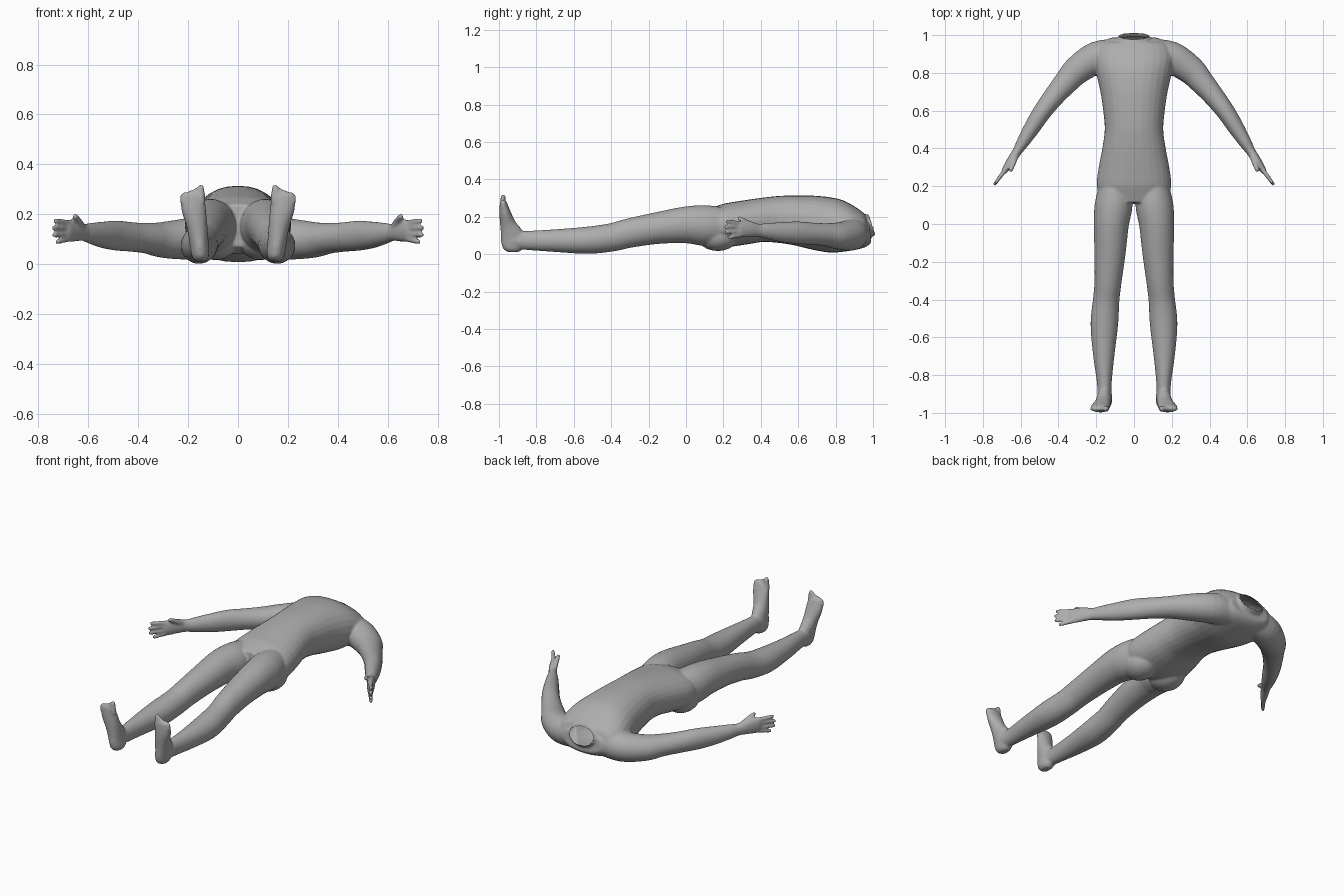
import bpy, bmesh, math
from mathutils import Vector, Matrix

cube = bpy.data.objects.get("Cube")
if cube:
    bpy.data.objects.remove(cube)

skin = bpy.data.materials.new("plain grey")
skin.use_nodes = True
grey = (0.42, 0.42, 0.42, 1)
skin.diffuse_color = grey
skin.node_tree.nodes["Principled BSDF"].inputs["Base Color"].default_value = grey

bm = bmesh.new()
SIDES = 28


def smooth_rows(rows, steps=4):
    """Catmull-Rom through rows of x, y, z, half width, half depth."""
    out = []
    for i in range(len(rows) - 1):
        a, b, c, d = (rows[max(0, min(len(rows) - 1, i + k))] for k in (-1, 0, 1, 2))
        for s in range(steps):
            t = s / steps
            out.append([0.5 * (2 * q + (r - p) * t + (2 * p - 5 * q + 4 * r - u) * t * t
                               + (3 * q - p - 3 * r + u) * t ** 3)
                        for p, q, r, u in zip(a, b, c, d)])
    return out + [list(rows[-1])]


def limb(rows, side=1, ref=(0, 0, 1), power=1.0):
    """Closed tube whose elliptical rings follow the row centres."""
    rows = smooth_rows([(r[0] * side, *r[1:]) for r in rows])
    pts = [Vector(r[:3]) for r in rows]
    rings = []
    for i, r in enumerate(rows):
        tangent = (pts[min(i + 1, len(pts) - 1)] - pts[max(i - 1, 0)]).normalized()
        across = tangent.cross(Vector(ref)).normalized()
        up = across.cross(tangent)
        ring = []
        for k in range(SIDES):
            c, s = (math.cos(k * math.tau / SIDES), math.sin(k * math.tau / SIDES))
            c, s = (math.copysign(abs(v) ** power, v) for v in (c, s))
            ring.append(bm.verts.new(pts[i] + across * c * r[3] + up * s * r[4]))
        rings.append(ring)
    for a, b in zip(rings, rings[1:]):
        for k in range(SIDES):
            j = (k + 1) % SIDES
            bm.faces.new((a[k], a[j], b[j], b[k]))
    bm.faces.new(rings[0])
    bm.faces.new(rings[-1])


def blob(centre, radii, side=1):
    m = Matrix.Translation((centre[0] * side, *centre[1:])) @ Matrix.Diagonal((*radii, 1))
    bmesh.ops.create_uvsphere(bm, u_segments=20, v_segments=12, radius=1, matrix=m)


def digit(start, end, radius, side):
    """Finger or toe with a rounded tip."""
    a, b = Vector(start), Vector(end)
    limb([(*a, radius, radius), (*a.lerp(b, 0.5), radius, radius),
          (*b, radius * 0.85, radius * 0.85)], side, ref=(0.3, 0.3, 1))
    blob(end, (radius * 0.85,) * 3, side)


def span(y, x, low, high, half):
    """Row running along y, given by its lowest and highest z."""
    return (x, y, (low + high) / 2, half, (high - low) / 2)


# Torso
limb([span(0.11, 0, 0.07, 0.24, 0.17), span(0.2, 0, 0.04, 0.268, 0.197),
      span(0.3, 0, 0.05, 0.285, 0.187), span(0.4, 0, 0.065, 0.3, 0.168),
      span(0.5, 0, 0.06, 0.312, 0.155), span(0.6, 0, 0.045, 0.315, 0.163),
      span(0.7, 0, 0.022, 0.312, 0.178), span(0.8, 0, 0.006, 0.295, 0.2),
      span(0.88, 0, 0.012, 0.255, 0.21), span(0.95, 0, 0.03, 0.208, 0.185),
      span(0.985, 0, 0.065, 0.175, 0.125)], power=0.9)

# Neck stump
limb([(0, 0.88, 0.13, 0.11, 0.07), (0, 0.95, 0.145, 0.09, 0.068),
      (0, 0.995, 0.16, 0.085, 0.058)])

for side in (1, -1):
    # Leg
    limb([span(0.2, 0.1, 0.05, 0.25, 0.085), span(0.1, 0.108, 0.045, 0.262, 0.1),
          span(0, 0.12, 0.058, 0.255, 0.093), span(-0.15, 0.127, 0.055, 0.225, 0.083),
          span(-0.3, 0.137, 0.035, 0.192, 0.072), span(-0.4, 0.147, 0.014, 0.165, 0.07),
          span(-0.53, 0.157, 0.002, 0.147, 0.073), span(-0.7, 0.16, 0.012, 0.133, 0.056),
          span(-0.84, 0.157, 0.022, 0.125, 0.039), span(-0.93, 0.157, 0.03, 0.12, 0.037)], side)
    blob((0.092, 0.17, 0.095), (0.092, 0.11, 0.078), side)

    # Foot, standing up from the heel
    limb([(0.148, -0.925, 0.012, 0.02, 0.03), (0.15, -0.925, 0.035, 0.035, 0.056),
          (0.156, -0.927, 0.09, 0.038, 0.064), (0.165, -0.952, 0.16, 0.042, 0.043),
          (0.177, -0.967, 0.22, 0.049, 0.031), (0.183, -0.976, 0.27, 0.048, 0.02),
          (0.183, -0.978, 0.285, 0.04, 0.014)], side, ref=(0, 1, 0))
    # Toes
    for i in range(5):
        x = (0.147, 0.17, 0.188, 0.205, 0.221)[i]
        tip = 0.306 - 0.009 * i
        digit((x, -0.978, 0.245), (x + 0.002, -0.978, tip), 0.016 if i == 0 else 0.0105, side)

    # Arm
    limb([(0.1, 0.9, 0.115, 0.08, 0.085), (0.2, 0.88, 0.102, 0.085, 0.083),
          (0.3, 0.815, 0.098, 0.076, 0.072), (0.36, 0.75, 0.104, 0.065, 0.062),
          (0.42, 0.68, 0.109, 0.056, 0.059), (0.485, 0.595, 0.115, 0.049, 0.06),
          (0.54, 0.51, 0.118, 0.043, 0.053), (0.59, 0.43, 0.124, 0.033, 0.042),
          (0.618, 0.385, 0.128, 0.025, 0.035), (0.648, 0.34, 0.134, 0.023, 0.043),
          (0.68, 0.29, 0.134, 0.018, 0.044), (0.69, 0.275, 0.134, 0.013, 0.036)], side)
    # Fingers and thumb
    for i in range(4):
        z = 0.166 - 0.021 * i
        reach = (0.9, 1, 0.97, 0.75)[i]
        digit((0.672, 0.3, z), (0.68 + 0.057 * reach, 0.292 - 0.08 * reach,
                                z + 0.008 - 0.007 * i), 0.0115, side)
    digit((0.622, 0.365, 0.15), (0.652, 0.285, 0.192), 0.0135, side)

bmesh.ops.recalc_face_normals(bm, faces=bm.faces)
mesh = bpy.data.meshes.new("body")
bm.to_mesh(mesh)
bm.free()
body = bpy.data.objects.new("body", mesh)
bpy.context.collection.objects.link(body)

# Fuse the parts into one continuous skin
fuse = body.modifiers.new("fuse", 'REMESH')
fuse.mode = 'VOXEL'
fuse.voxel_size = 0.007
relax = body.modifiers.new("relax", 'SMOOTH')
relax.factor = 0.5
relax.iterations = 4
fused = bpy.data.meshes.new_from_object(body.evaluated_get(bpy.context.evaluated_depsgraph_get()))
body.modifiers.clear()
body.data = fused

# Open the neck
bm = bmesh.new()
bm.from_mesh(fused)
hole = []
for f in bm.faces:
    p = f.calc_center_median() - Vector((0, 0.99, 0.155))
    if (p.x / 0.078) ** 2 + (p.y / 0.045) ** 2 + (p.z / 0.055) ** 2 < 1:
        hole.append(f)
bmesh.ops.delete(bm, geom=hole, context='FACES')
for f in bm.faces:
    f.smooth = True
    f.material_index = 0
bm.to_mesh(fused)
bm.free()
fused.materials.clear()
fused.materials.append(skin)
